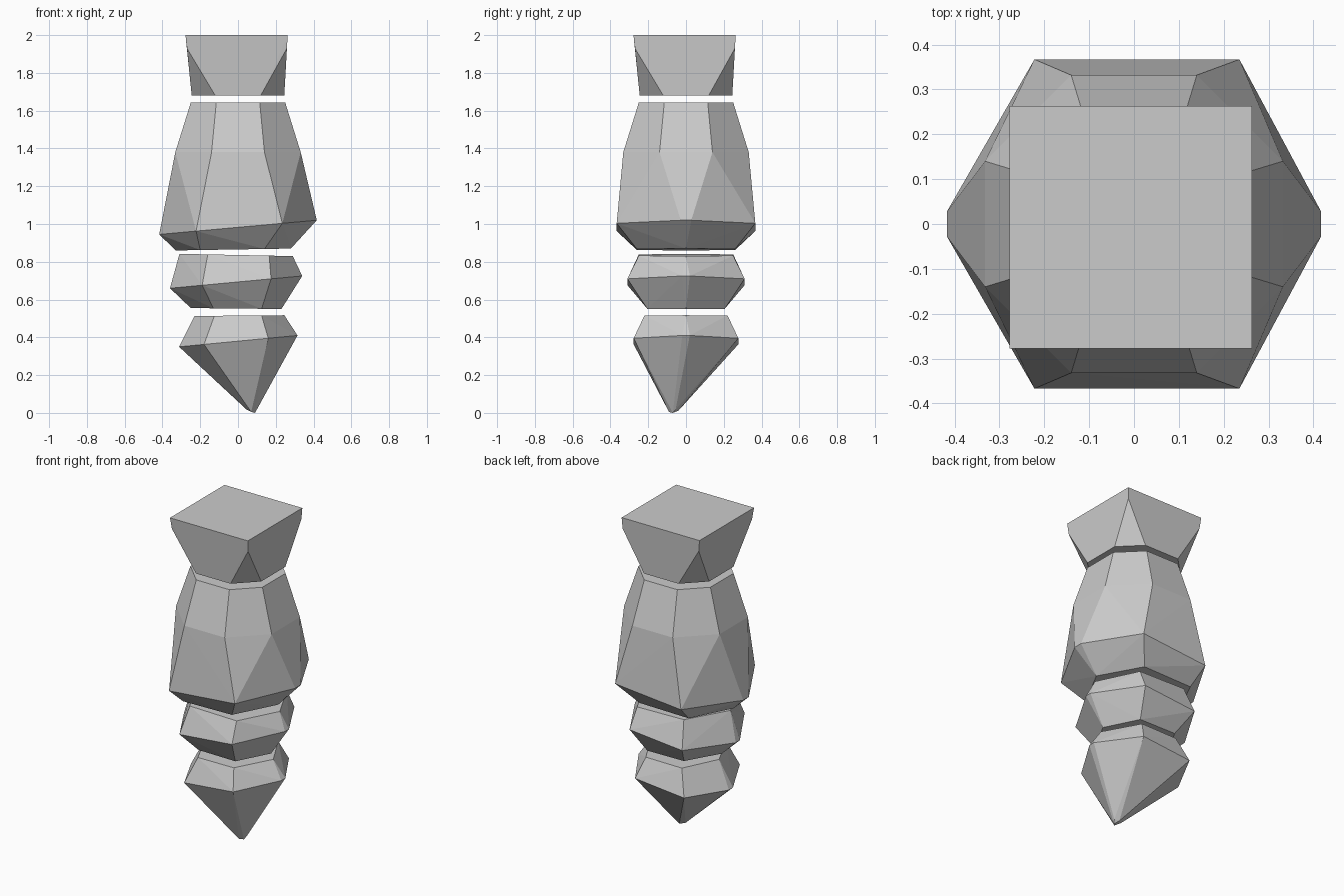
import bpy, bmesh

if "Cube" in bpy.data.objects:
    bpy.data.objects.remove(bpy.data.objects["Cube"])


def hull(name, points):
    """Faceted stone: convex hull of a few rings of points."""
    bm = bmesh.new()
    for p in points:
        bm.verts.new(p)
    res = bmesh.ops.convex_hull(bm, input=bm.verts[:])
    loose = [v for v in bm.verts if not v.link_faces]
    bmesh.ops.delete(bm, geom=loose, context='VERTS')
    bmesh.ops.dissolve_limit(bm, angle_limit=0.01, verts=bm.verts[:], edges=bm.edges[:])
    bmesh.ops.recalc_face_normals(bm, faces=bm.faces[:])
    me = bpy.data.meshes.new(name)
    bm.to_mesh(me)
    bm.free()
    ob = bpy.data.objects.new(name, me)
    bpy.context.collection.objects.link(ob)
    return ob


def hex_ring(left, right, x0, x1, y, zl, zr, blunt=0.0):
    """Six-sided ring, tilted in z from its left tip to its right tip."""
    z = lambda x: zl + (zr - zl) * (x - left) / (right - left)
    pts = []
    for s in (-1, 1):
        pts += [(left, s * blunt, zl), (right, s * blunt, zr),
                (x0, s * y, z(x0)), (x1, s * y, z(x1))]
    return pts if blunt else list(dict.fromkeys(pts))


def oct_ring(r, h, z):
    """Eight-sided ring with half width r and flat half length h."""
    return [(sx * a, sy * b, z) for a, b in ((r, h), (h, r))
            for sx in (-1, 1) for sy in (-1, 1)]


def square(lo, hi, z):
    return [(x, y, z) for x in (lo, hi) for y in (lo, hi)]


# Flared square cap
hull("top_cap", square(-0.278, 0.263, 2.0) + square(-0.27, 0.259, 1.93)
     + oct_ring(0.245, 0.12, 1.68))

# Large tapering body
hull("main_body", oct_ring(0.25, 0.115, 1.643) + oct_ring(0.332, 0.14, 1.38)
     + hex_ring(-0.417, 0.417, -0.222, 0.235, 0.367, 0.945, 1.02, 0.028)
     + hex_ring(-0.33, 0.28, -0.2, 0.14, 0.26, 0.86, 0.87))

# Middle segment
hull("middle_segment", hex_ring(-0.31, 0.29, -0.16, 0.165, 0.25, 0.842, 0.83)
     + hex_ring(-0.36, 0.34, -0.19, 0.175, 0.31, 0.66, 0.725, 0.02)
     + hex_ring(-0.25, 0.23, -0.13, 0.125, 0.205, 0.555, 0.55))

# Pointed bottom segment with an off-centre tip
hull("pointed_tip", hex_ring(-0.23, 0.245, -0.125, 0.125, 0.22, 0.513, 0.517)
     + hex_ring(-0.312, 0.315, -0.18, 0.16, 0.277, 0.35, 0.41, 0.02)
     + [(0.045, -0.06, 0.018), (0.07, -0.09, 0.005), (0.09, -0.07, 0.0), (0.1, -0.055, 0.018),
        (0.075, -0.04, 0.012)])
